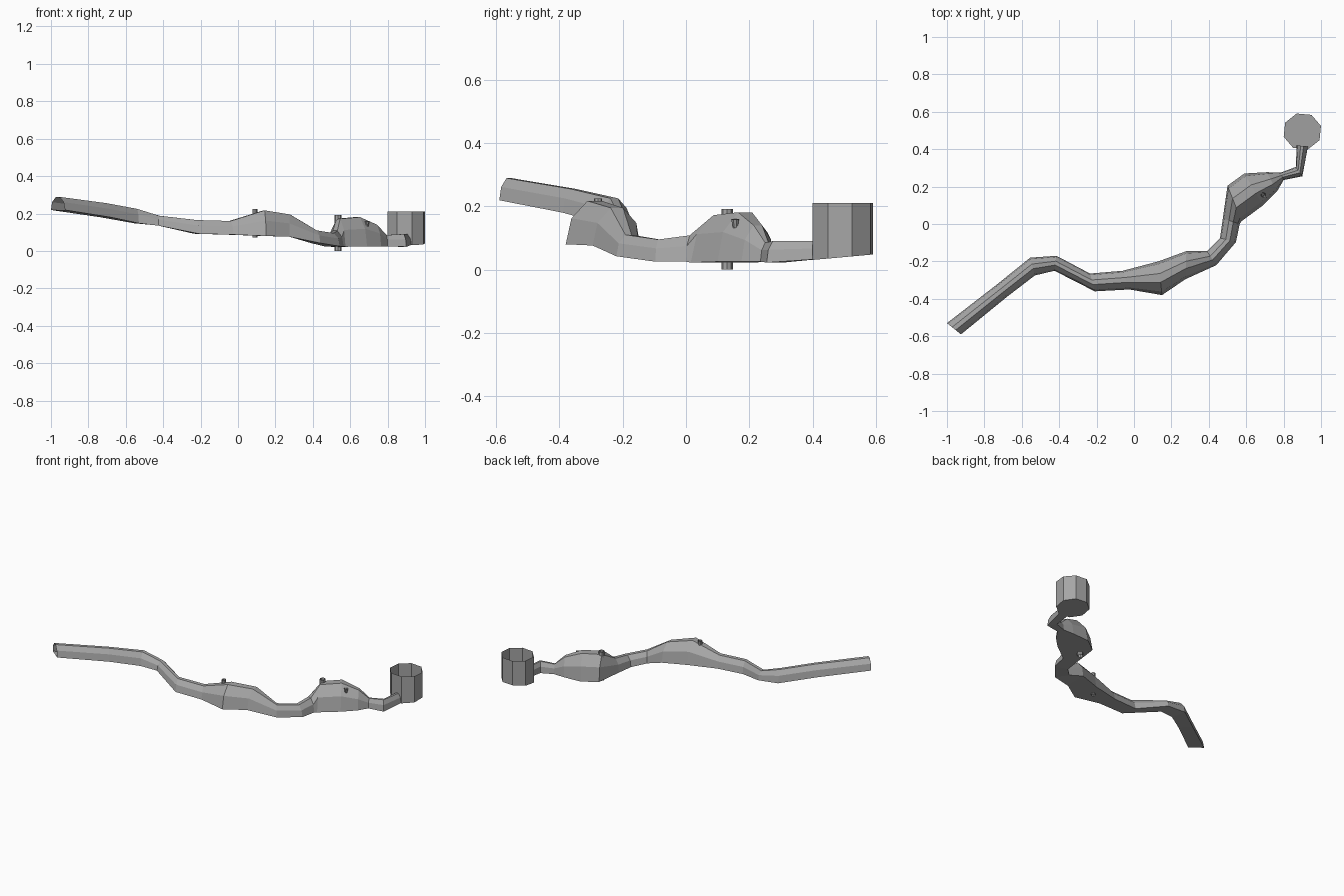
import bpy, bmesh, math
from mathutils import Vector

if "Cube" in bpy.data.objects:
    bpy.data.objects.remove(bpy.data.objects["Cube"])

grey = bpy.data.materials.new("dark_grey")
grey.diffuse_color = (.38, .38, .38, 1)
grey.use_nodes = True
grey.node_tree.nodes["Principled BSDF"].inputs["Base Color"].default_value = grey.diffuse_color


def finish(bm, name):
    bmesh.ops.recalc_face_normals(bm, faces=bm.faces)
    me = bpy.data.meshes.new(name)
    bm.to_mesh(me)
    bm.free()
    me.materials.append(grey)
    ob = bpy.data.objects.new(name, me)
    bpy.context.collection.objects.link(ob)
    return ob


# Stem stations: left edge x,y / right edge x,y / bottom z / top z
stations = [
    (-1.00, -.53, -.925, -.59, .219, .289),
    (-.735, -.325, -.68, -.39, .180, .255),
    (-.555, -.18, -.53, -.275, .148, .225),
    (-.415, -.17, -.425, -.25, .135, .188),
    (-.235, -.265, -.21, -.36, .092, .165),
    (-.06, -.25, -.025, -.35, .087, .160),
    (.13, -.20, .15, -.38, .080, .217),
    (.28, -.145, .275, -.295, .076, .195),
    (.39, -.145, .44, -.22, .042, .110),
    (.46, -.075, .545, -.097, .025, .095),
    (.475, .03, .565, .00, .025, .108),
    (.50, .205, .575, .015, .022, .172),
    (.59, .27, .69, .10, .025, .181),
    (.71, .277, .765, .175, .025, .140),
    (.785, .275, .80, .235, .025, .085),
    (.865, .305, .90, .255, .022, .090),
    (.87, .42, .93, .415, .033, .090),
]
# Arched cross-section: across (0..1), height (0..1)
profile = [(0, 0), (.08, .6), (.36, 1), (.62, 1), (.90, .6), (1, 0)]

# Stem, open at the mouth end
bm = bmesh.new()
rings = []
for lx, ly, rx, ry, z0, z1 in stations:
    rings.append([bm.verts.new((lx + (rx - lx) * u, ly + (ry - ly) * u,
                                z0 + (z1 - z0) * h)) for u, h in profile])
n = len(profile)
for a, b in zip(rings, rings[1:]):
    for i in range(n):
        j = (i + 1) % n
        bm.faces.new((a[i], a[j], b[j], b[i]))
finish(bm, "carved_stem")

# Open eight-sided bowl with a slightly tilted floor
bm = bmesh.new()
low, high = [], []
for i in range(8):
    a = math.radians(17 + 45 * i)
    x, y = .90 + .104 * math.cos(a), .495 + .10 * math.sin(a)
    low.append(bm.verts.new((x, y, .03 + .09 * (y - .395))))
    high.append(bm.verts.new((x, y, .21)))
for i in range(8):
    j = (i + 1) % 8
    bm.faces.new((low[i], low[j], high[j], high[i]))
bm.faces.new(low)
finish(bm, "bowl")


# Small hollow pegs set through and into the stem
def peg(name, p, q, r0, r1):
    p, q = Vector(p), Vector(q)
    bm = bmesh.new()
    bmesh.ops.create_cone(bm, cap_ends=False, segments=8, radius1=r0,
                          radius2=r1, depth=(q - p).length)
    ob = finish(bm, name)
    ob.location = (p + q) / 2
    ob.rotation_euler = (q - p).to_track_quat('Z', 'Y').to_euler()


peg("through_peg", (.535, .13, 0), (.535, .13, .192), .018, .018)
peg("middle_peg", (.09, -.278, .073), (.09, -.278, .225), .013, .013)
peg("side_peg", (.688, .157, .122), (.692, .155, .159), .006, .013)
